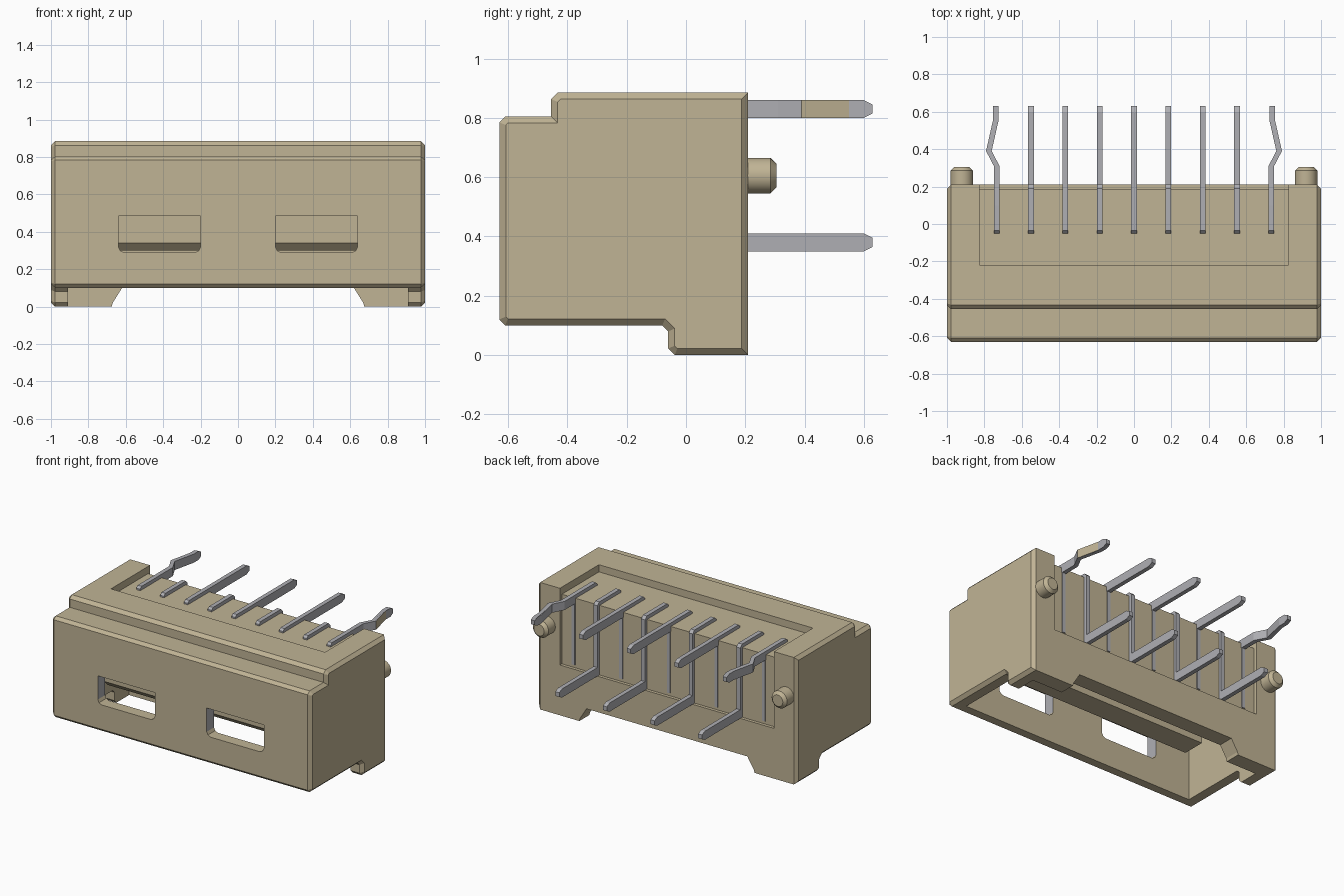
import bpy, bmesh, math
from mathutils import Vector

if "Cube" in bpy.data.objects:
    bpy.data.objects.remove(bpy.data.objects["Cube"])


def material(name, rgb):
    m = bpy.data.materials.new(name)
    m.use_nodes = True
    m.diffuse_color = (*rgb, 1)
    b = m.node_tree.nodes["Principled BSDF"]
    b.inputs["Base Color"].default_value = (*rgb, 1)
    b.inputs["Roughness"].default_value = 0.6
    return m


TAN = material("tan plastic", (0.53, 0.455, 0.30))
GREY = material("grey metal", (0.43, 0.43, 0.455))


def prism(name, pts, axis, a, b, mats, tweak=None):
    """Extrude a 2D outline along one axis from a to b."""
    def place(p, t):
        return {"x": (t, p[0], p[1]), "y": (p[0], t, p[1]), "z": (p[0], p[1], t)}[axis]
    bm = bmesh.new()
    face = bm.faces.new([bm.verts.new(place(p, a)) for p in pts])
    ext = bmesh.ops.extrude_face_region(bm, geom=[face])
    move = Vector(place((0, 0), b - a))
    for v in ext["geom"]:
        if isinstance(v, bmesh.types.BMVert):
            v.co += move
    bmesh.ops.recalc_face_normals(bm, faces=bm.faces)
    if tweak:
        tweak(bm)
    me = bpy.data.meshes.new(name)
    bm.to_mesh(me)
    bm.free()
    for m in mats:
        me.materials.append(m)
    ob = bpy.data.objects.new(name, me)
    bpy.context.collection.objects.link(ob)
    return ob


def rect(u0, u1, v0, v1):
    return [(u0, v0), (u1, v0), (u1, v1), (u0, v1)]


def cut(target, cutter):
    mod = target.modifiers.new("cut", "BOOLEAN")
    mod.operation = "DIFFERENCE"
    mod.solver = "EXACT"
    mod.object = cutter
    bpy.context.view_layer.objects.active = target
    bpy.ops.object.modifier_apply(modifier=mod.name)
    bpy.data.objects.remove(cutter)


# Housing: stepped side profile, chamfered along both ends
def chamfer_ends(bm):
    ends = [e for e in bm.edges
            if abs(e.verts[0].co.x - e.verts[1].co.x) < 1e-5]
    bmesh.ops.bevel(bm, geom=ends, offset=0.022, segments=1, affect="EDGES")


side = [(-.63, .12), (-.61, .10), (-.08, .10), (-.06, .08), (-.06, .022),
        (-.038, 0), (.21, 0), (.21, .885), (-.433, .885), (-.455, .863),
        (-.455, .805), (-.61, .805), (-.63, .785)]
housing = prism("housing", side, "x", -1, 1, [TAN, GREY], chamfer_ends)

# Mating cavity, open at the bottom
cut(housing, prism("cavity_cutter", rect(-.91, .91, -.55, .10), "z", -.1, .62, [TAN]))
# Gap between the rear feet, with sloped ends
cut(housing, prism("feet_cutter", [(-.70, -.1), (-.67, .02), (-.62, .10), (.62, .10),
                                   (.67, .02), (.70, -.1)], "y", 0, .5, [TAN]))
# Shallow pin recesses on the top and the back
cut(housing, prism("top_cutter", rect(-.825, .825, -.22, .5), "z", .835, 1.2, [TAN]))
cut(housing, prism("back_cutter", rect(-.825, .825, .35, 1.2), "y", .188, .5, [TAN]))
# Latch windows with rounded lower corners
for x0 in (-.64, .2):
    x1 = x0 + .44
    outline = [(x0, .32), (x0 + .01, .30), (x0 + .03, .29), (x1 - .03, .29),
               (x1 - .01, .30), (x1, .32), (x1, .485), (x0, .485)]
    cut(housing, prism("window_cutter", outline, "y", -.8, -.5, [TAN]))

# One metal-coloured jamb in each window
for p in housing.data.polygons:
    c = p.center
    p.material_index = int(p.normal.x > .9 and -.63 < c.y < -.55
                           and -.7 < c.x < .3 and .28 < c.z < .5)

# Inner tongue with a chamfered front lip
prism("inner_tongue", [(-.42, .64), (-.42, .34), (-.38, .30), (-.22, .30), (-.22, .64)],
      "x", -.74, .74, [TAN])

# Locating pegs on the back, turned with a chamfered tip
for sx, name in ((-1, "right_peg"), (1, "left_peg")):
    def taper(bm):
        rim = [e for e in bm.edges if all(v.co.y > .3 for v in e.verts)]
        bmesh.ops.bevel(bm, geom=rim, offset=.02, segments=1, affect="EDGES")
    ring = [(sx * .92 + .06 * math.cos(i * math.tau / 32),
             .605 + .06 * math.sin(i * math.tau / 32)) for i in range(32)]
    peg = prism(name, ring, "y", .18, .305, [TAN], taper)
    bpy.ops.object.select_all(action="DESELECT")
    peg.select_set(True)
    bpy.context.view_layer.objects.active = peg
    bpy.ops.object.shade_smooth_by_angle(angle=math.radians(30))

# Pins: odd ones leave straight at the top, even ones bend down the back
W = .015
root = [(-.05, .35), (-.05, .845), (-.035, .86)]
for i in range(9):
    x = (i - 4) * .1835
    if i % 2:
        outline = root + [(.19, .86), (.21, .84), (.21, .41), (.60, .41), (.63, .395),
                          (.63, .365), (.60, .35), (.165, .35), (.165, .80),
                          (.0, .80), (.0, .35)]
        prism("lower_pin", outline, "x", x - W, x + W, [GREY])
        continue
    # Vertical strip in the back recess beneath the straight pin
    prism("back_strip", rect(.18, .194, .37, .81), "x", x - .012, x + .012, [GREY])
    if 0 < i < 8:
        outline = root + [(.60, .86), (.63, .845), (.63, .815), (.60, .80),
                          (.0, .80), (.0, .35)]
        prism("upper_pin", outline, "x", x - W, x + W, [GREY])
        continue
    # Outer pins are kinked sideways to grip the board
    s = 1 if x > 0 else -1
    prism("outer_pin_root", root + [(.10, .86), (.10, .80), (.0, .80), (.0, .35)],
          "x", x - W, x + W, [GREY])
    path = [(x, .10), (x, .31), (x + s * .042, .39), (x + s * .006, .55),
            (x + s * .006, .60), (x + s * .006, .63)]
    outline = [(u - W, v) for u, v in path] + [(u + W, v) for u, v in reversed(path)]

    def point_tip(bm):
        for v in bm.verts:
            if v.co.y > .62:
                v.co.z = .83 + (v.co.z - .83) * .5
        for f in bm.faces:
            c = f.calc_center_median()
            f.material_index = int(c.x > .75 and .4 < c.y < .54 and f.normal.x > .8)
    prism("kinked_pin", outline, "z", .80, .86, [GREY, TAN], point_tip)
